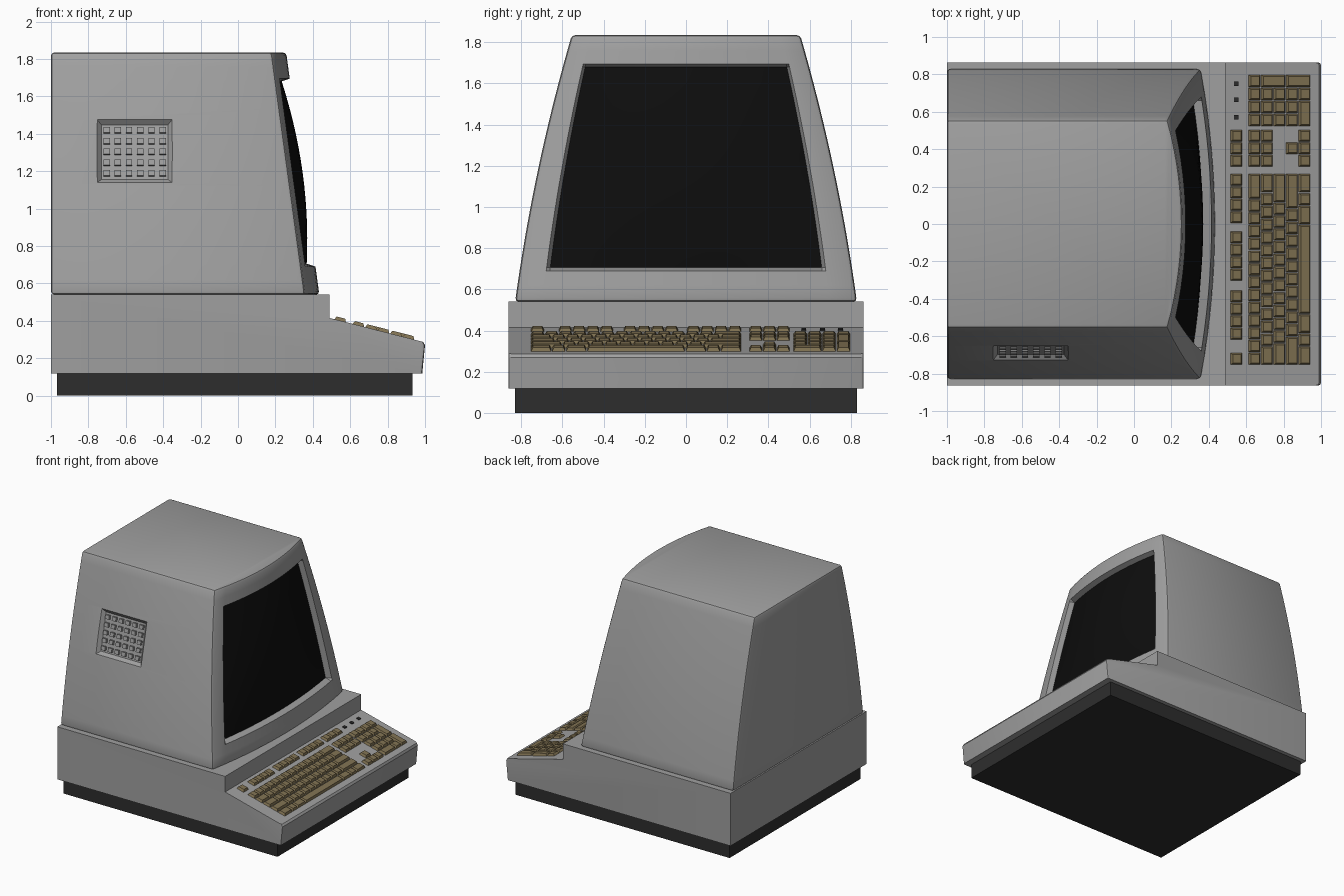
import bpy, bmesh, math
from mathutils import Matrix, Vector

if "Cube" in bpy.data.objects:
    bpy.data.objects.remove(bpy.data.objects["Cube"])


def material(name, rgb):
    m = bpy.data.materials.new(name)
    m.diffuse_color = (*rgb, 1)
    m.use_nodes = True
    m.node_tree.nodes["Principled BSDF"].inputs["Base Color"].default_value = m.diffuse_color
    return m


GREY = material("case grey", (0.35, 0.35, 0.35))
DARK = material("plinth charcoal", (0.027, 0.027, 0.027))
GLASS = material("screen black", (0.004, 0.004, 0.004))
KEY = material("key tan", (0.22, 0.17, 0.085))


def finish(name, bm, mats, angle=None):
    bmesh.ops.recalc_face_normals(bm, faces=bm.faces)
    me = bpy.data.meshes.new(name)
    bm.to_mesh(me)
    bm.free()
    ob = bpy.data.objects.new(name, me)
    bpy.context.collection.objects.link(ob)
    for m in mats:
        me.materials.append(m)
    if angle:
        smooth(ob, angle)
    return ob


def activate(ob):
    bpy.ops.object.select_all(action='DESELECT')
    ob.select_set(True)
    bpy.context.view_layer.objects.active = ob


def smooth(ob, angle):
    activate(ob)
    bpy.ops.object.shade_smooth_by_angle(angle=math.radians(angle))


def frustum(bm, frame, u0, u1, v0, v1, h0, h1, inset=0.0):
    """Box in a slanted frame, its far side shrunk by inset."""
    lo = [(u0, v0), (u1, v0), (u1, v1), (u0, v1)]
    i = inset
    hi = [(u0 + i, v0 + i), (u1 - i, v0 + i), (u1 - i, v1 - i), (u0 + i, v1 - i)]
    a = [bm.verts.new(frame @ Vector((u, v, h0))) for u, v in lo]
    b = [bm.verts.new(frame @ Vector((u, v, h1))) for u, v in hi]
    bm.faces.new(a)
    bm.faces.new(b)
    for k in range(4):
        j = (k + 1) % 4
        bm.faces.new((a[k], a[j], b[j], b[k]))


def frame(origin, eu, ev, en):
    m = Matrix((eu, ev, Vector(en).normalized())).transposed().to_4x4()
    m.translation = origin
    return m


# plinth under the case
bm = bmesh.new()
frustum(bm, Matrix(), -0.968, 0.932, -0.83, 0.83, 0, 0.122)
finish("plinth", bm, [DARK])

# wedge-fronted base case, extruded across y
profile = [(-1, 0.118), (0.985, 0.118), (1, 0.27), (0.99, 0.287),
           (0.49, 0.415), (0.49, 0.54), (-1, 0.54)]
bm = bmesh.new()
face = bm.faces.new([bm.verts.new((x, -0.863, z)) for x, z in profile])
ext = bmesh.ops.extrude_face_region(bm, geom=[face])
bmesh.ops.translate(bm, vec=(0, 1.726, 0),
                    verts=[g for g in ext["geom"] if isinstance(g, bmesh.types.BMVert)])
nose = [e for e in bm.edges if all(v.co.x > 0.95 for v in e.verts)
        and abs(e.verts[0].co.y - e.verts[1].co.y) < 0.1]
bmesh.ops.bevel(bm, geom=nose, offset=0.014, segments=2, affect='EDGES', profile=0.5)
finish("base_case", bm, [GREY], 30)

# monitor shell: rings up z, with a bowed front and a sunken bulging screen
Z0, Z1 = 0.54, 1.835
OPEN_U, OPEN_LO, OPEN_HI = 0.84, 0.69, 1.695
IN_U, IN_LO, IN_HI = 0.818, 0.705, 1.68
N = 14
us = [-1, -OPEN_U] + [IN_U * (2 * k / N - 1) for k in range(N + 1)] + [OPEN_U, 1]
zs = [Z0, 0.62, OPEN_LO] + [IN_LO + (IN_HI - IN_LO) * k / N for k in range(N + 1)] \
    + [OPEN_HI, 1.76, Z1]


def half_width(z):
    t = (z - Z0) / (Z1 - Z0)
    return 0.83 - 0.275 * t + 0.1 * t * (1 - t)


def front_x(u, z):
    x = 0.276 + 0.137 * (1.70 - z) - 0.077 * u * u
    if abs(u) < IN_U + 1e-4 and IN_LO - 1e-4 < z < IN_HI + 1e-4:
        s = (2 * z - IN_LO - IN_HI) / (IN_HI - IN_LO)
        t = u / IN_U
        x -= 0.045 * (1 - (1 - s * s) * (1 - t * t))
    return x


bm = bmesh.new()
rings = []
for z in zs:
    w = half_width(z)
    pts = [(front_x(u, z), u * w, z) for u in us] + [(-1, w, z), (-1, -w, z)]
    rings.append([bm.verts.new(p) for p in pts])
front = set()
for r in range(len(zs) - 1):
    a, b = rings[r], rings[r + 1]
    for k in range(len(a)):
        j = (k + 1) % len(a)
        f = bm.faces.new((a[k], a[j], b[j], b[k]))
        if k < len(us) - 1:
            front.add(f)
            if 2 <= k < 2 + N and 3 <= r < 3 + N:
                f.material_index = 1
bm.faces.new(rings[0])
bm.faces.new(rings[-1])
bmesh.ops.recalc_face_normals(bm, faces=bm.faces)
rim = [e for e in bm.edges if e.calc_face_angle(0) > 0.6
       and any(f not in front for f in e.link_faces)]
bmesh.ops.bevel(bm, geom=rim, offset=0.018, segments=2, affect='EDGES', profile=0.5)
monitor = finish("monitor_shell", bm, [GREY, GLASS])

# speaker recess cut into the front side of the monitor
SX, SZ = -0.5525, 1.3075
grille = frame((SX, -half_width(SZ), SZ), (1, 0, 0), (0, 0.227, 1), (0, -1, 0.227))
bm = bmesh.new()
frustum(bm, grille, -0.177, 0.177, -0.145, 0.145, -0.028, 0.03, -0.05)
cutter = finish("speaker_cutter", bm, [GREY])
cutter.hide_render = True
mod = monitor.modifiers.new("speaker recess", 'BOOLEAN')
mod.operation = 'DIFFERENCE'
mod.solver = 'EXACT'
mod.object = cutter
activate(monitor)
bpy.ops.object.modifier_apply(modifier=mod.name)
bpy.data.objects.remove(cutter)
smooth(monitor, 30)

# speaker studs
bm = bmesh.new()
for i in range(6):
    for j in range(5):
        u, v = (i - 2.5) * 0.06, (j - 2) * 0.0575
        frustum(bm, grille, u - 0.017, u + 0.017, v - 0.015, v + 0.015, -0.03, -0.008)
finish("speaker_studs", bm, [GREY])

# keyboard keys on the sloping deck: u runs along y, v along x
deck = frame((0, 0, 0.54), (0, 1, 0), (1, 0, -0.255), (0.255, 0, 1))
PITCH = 0.067
bm = bmesh.new()


def row(v, u, unit, widths, depth=1):
    for w in widths:
        frustum(bm, deck, u + 0.002, u + w * unit - 0.002,
                v + 0.002, v + depth * PITCH - 0.002, -0.002, 0.017, 0.009)
        u += w * unit


V = [0.61 + PITCH * k for k in range(5)]
# main block
for v, widths in zip(V, ([1] * 13 + [2], [1.5] + [1] * 12 + [1.5],
                         [1.75] + [1] * 11 + [2.25], [2.25] + [1] * 10 + [2.75],
                         [1.5, 1, 1.5, 7, 1.5, 1, 1.5])):
    row(v, -0.755, 0.0683, widths)
# function keys
for u, n in ((-0.755, 1), (-0.62, 4), (-0.305, 4), (0.003, 4), (0.305, 3)):
    row(0.513, u, 0.067, [1] * n)
# navigation keys and arrows
row(V[0], 0.305, 0.067, [1] * 3)
row(V[1], 0.305, 0.067, [1] * 3)
row(V[3], 0.372, 0.067, [1])
row(V[4], 0.305, 0.067, [1] * 3)
# number pad
row(V[0], 0.52, 0.07, [1] * 4)
for v in V[1:4]:
    row(v, 0.52, 0.07, [1] * 3)
row(V[4], 0.52, 0.07, [2, 1])
row(V[1], 0.73, 0.07, [1], 2)
row(V[3], 0.73, 0.07, [1], 2)
finish("keyboard_keys", bm, [KEY])

# indicator lamps
bm = bmesh.new()
for y in (0.572, 0.663, 0.75):
    frustum(bm, deck, y - 0.012, y + 0.012, 0.534, 0.557, -0.002, 0.008)
finish("indicator_lamps", bm, [DARK])
